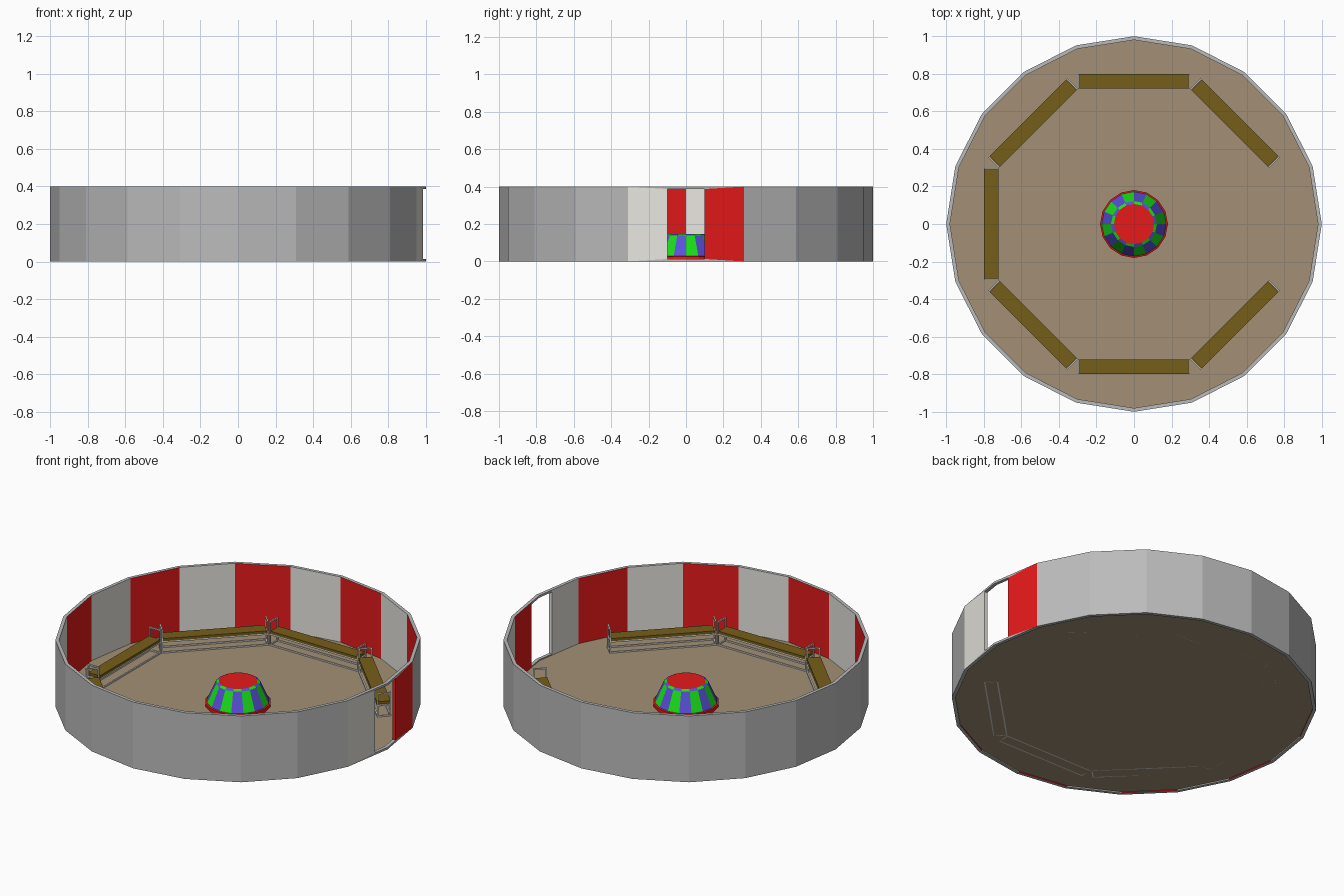
import bpy, bmesh
from math import cos, sin, pi, radians
from mathutils import Matrix, Vector

if "Cube" in bpy.data.objects:
    bpy.data.objects.remove(bpy.data.objects["Cube"])


def material(name, rgb):
    m = bpy.data.materials.new(name)
    m.diffuse_color = (*rgb, 1)
    m.use_nodes = True
    m.node_tree.nodes["Principled BSDF"].inputs["Base Color"].default_value = m.diffuse_color
    return m


RED = material("red", (0.8, 0.01, 0.01))
WHITE = material("off_white", (0.8, 0.79, 0.74))
GREY = material("grey", (0.5, 0.5, 0.5))
SAND = material("sand", (0.37, 0.28, 0.18))
GREEN = material("green", (0.01, 0.75, 0.01))
BLUE = material("blue", (0.1, 0.08, 0.7))
WOOD = material("wood", (0.18, 0.11, 0.01))
METAL = material("metal", (0.7, 0.69, 0.66))


def finish(bm, name, mats):
    me = bpy.data.meshes.new(name)
    bm.to_mesh(me)
    bm.free()
    for m in mats:
        me.materials.append(m)
    ob = bpy.data.objects.new(name, me)
    bpy.context.collection.objects.link(ob)
    return ob


def face(bm, pts, mat=0):
    f = bm.faces.new([bm.verts.new(p) for p in pts])
    f.material_index = mat


def polar(r, a, z):
    return Vector((r * cos(a), r * sin(a), z))


def box(bm, lo, hi):
    size = [h - l for l, h in zip(lo, hi)]
    mid = [(l + h) / 2 for l, h in zip(lo, hi)]
    bmesh.ops.create_cube(bm, size=1, matrix=Matrix.Translation(mid) @ Matrix.Diagonal((*size, 1)))


# Twenty-sided wall: grey outside, alternating red and white panels inside
N, R, RI, H, LIP = 20, 1.0, 0.98, 0.4, 0.013
step = 2 * pi / N
bm = bmesh.new()
for i in range(N):
    a, b = i * step, (i + 1) * step
    colour = 1 + i % 2
    face(bm, [polar(RI, a, H), polar(R, a, H), polar(R, b, H), polar(RI, b, H)])
    face(bm, [polar(RI, b, 0), polar(R, b, 0), polar(R, a, 0), polar(RI, a, 0)])
    if i not in (0, N - 1):
        face(bm, [polar(R, a, 0), polar(R, b, 0), polar(R, b, H), polar(R, a, H)])
        face(bm, [polar(RI, b, 0), polar(RI, a, 0), polar(RI, a, H), polar(RI, b, H)], colour)

# Doorway on the right side, with thin header and threshold
up = Vector((0, 0, 1))
for s, colour in ((1, 1), (-1, 2)):
    def quad(pts, mat=0):
        face(bm, pts if s == 1 else pts[::-1], mat)
    far_o, mid_o = polar(R, s * step, 0), Vector((R, 0, 0))
    far_i, mid_i = polar(RI, s * step, 0), Vector((RI, 0, 0))
    jamb_o, jamb_i = mid_o.lerp(far_o, 0.324), mid_i.lerp(far_i, 0.33)
    top, hi, lo = up * H, up * (H - LIP), up * LIP
    quad([jamb_o + lo, far_o, far_o + top, jamb_o + hi], colour)
    quad([far_i, jamb_i, jamb_i + top, far_i + top], colour)
    quad([jamb_o + lo, jamb_o + hi, jamb_i + hi, jamb_i + lo], colour)
    quad([jamb_o + hi, far_o + top, mid_o + top, mid_o + hi])
    quad([mid_o, far_o, jamb_o + lo, mid_o + lo])
    for z0, z1 in ((hi, top), (up * 0, lo)):
        quad([jamb_i + z0, mid_i + z0, mid_i + z1, jamb_i + z1])
    quad([mid_i + hi, jamb_i + hi, jamb_o + hi, mid_o + hi])
    quad([mid_o + lo, jamb_o + lo, jamb_i + lo, mid_i + lo])
bmesh.ops.remove_doubles(bm, verts=bm.verts, dist=1e-5)
finish(bm, "ring_wall", [GREY, RED, WHITE])

# Sand floor
bm = bmesh.new()
face(bm, [polar(RI, i * step, 0.006) for i in range(N)])
finish(bm, "floor", [SAND])

# Centre pedestal with red foot and top, checkered green and blue sides
profile = [(0.181, 0.006), (0.181, 0.026), (0.172, 0.028), (0.122, 0.138), (0.107, 0.147)]
P = 16
bm = bmesh.new()
for i in range(P):
    a, b = i * 2 * pi / P, (i + 1) * 2 * pi / P
    for k, ((r0, z0), (r1, z1)) in enumerate(zip(profile, profile[1:])):
        mat = 0 if k < 2 else 1 + (i + k) % 2
        face(bm, [polar(r0, a, z0), polar(r0, b, z0), polar(r1, b, z1), polar(r1, a, z1)], mat)
face(bm, [polar(profile[-1][0], i * 2 * pi / P, profile[-1][1]) for i in range(P)])
bmesh.ops.remove_doubles(bm, verts=bm.verts, dist=1e-5)
finish(bm, "pedestal", [RED, GREEN, BLUE])

# Bench seat and tubular frame, modelled at the right side then turned round
IN, OUT, L, T, TOP = 0.721, 0.799, 0.298, 0.008, 0.15
seat = bmesh.new()
box(seat, (IN, -L + 0.009, 0.078), (OUT, L - 0.009, 0.094))
frame = bmesh.new()
for s in (-1, 1):
    y0, y1 = sorted((s * L, s * (L - T)))
    for x in (IN, OUT - T):
        box(frame, (x, y0, 0.006), (x + T, y1, TOP))
    for z in (0.006, 0.07, TOP - T):
        box(frame, (IN + T, y0, z), (OUT - T, y1, z + T))
for x in (IN, OUT - T):
    box(frame, (x, -L + T, 0.006), (x + T, L - T, 0.006 + T))
    box(frame, (x, -L + T, 0.07), (x + T, L - T, 0.078))
first_seat = finish(seat, "bench_seat", [WOOD])
first_frame = finish(frame, "bench_frame", [METAL])
for first in (first_seat, first_frame):
    for k in range(1, 8):
        ob = first if k == 1 else first.copy()
        if k > 1:
            bpy.context.collection.objects.link(ob)
        ob.rotation_euler.z = radians(45 * k)
